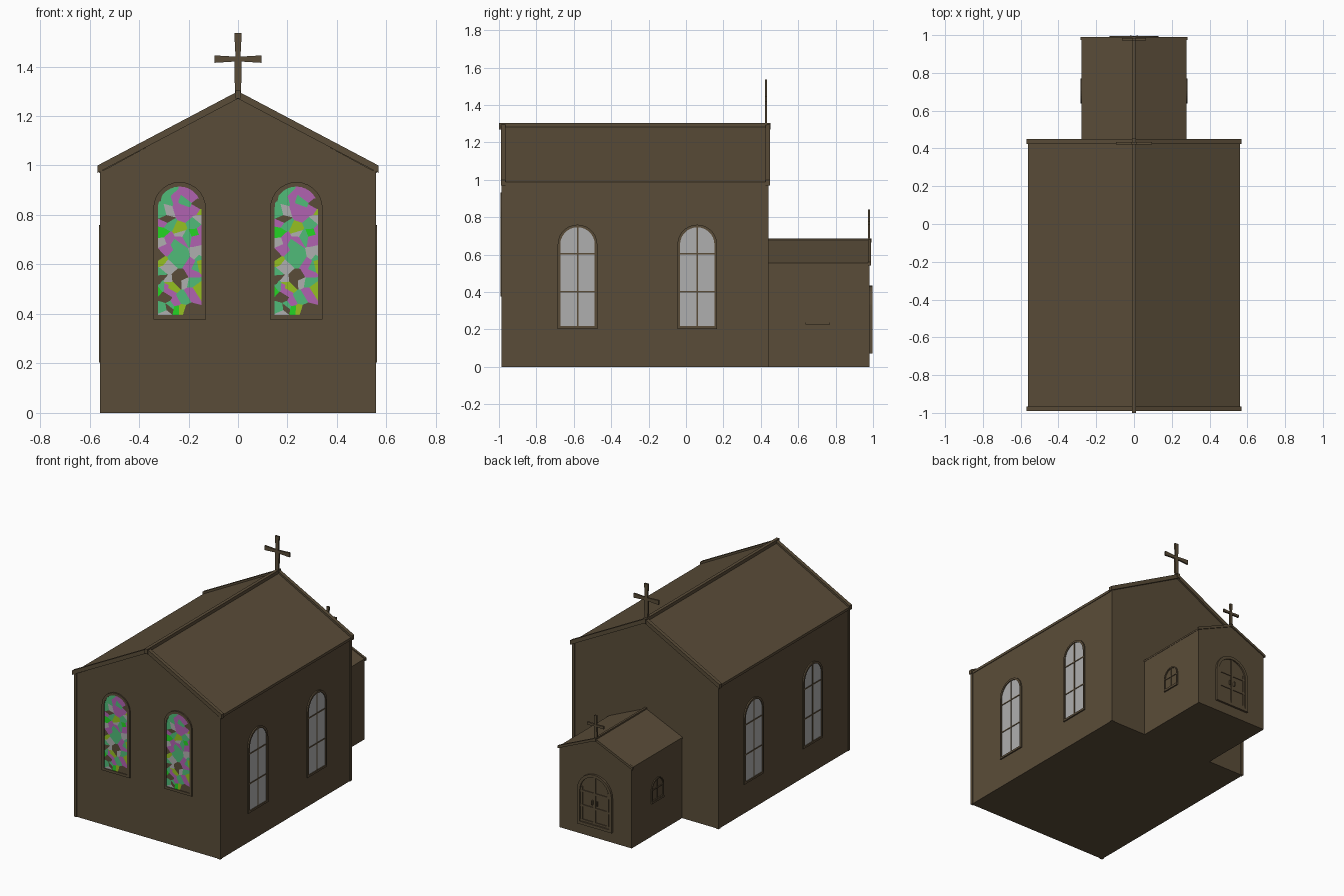
import bpy, bmesh, math, random
from mathutils import Vector, Matrix

if "Cube" in bpy.data.objects:
    bpy.data.objects.remove(bpy.data.objects["Cube"])

random.seed(11)


def material(name, rgb):
    m = bpy.data.materials.new(name)
    m.diffuse_color = (*rgb, 1)
    m.use_nodes = True
    m.node_tree.nodes["Principled BSDF"].inputs["Base Color"].default_value = m.diffuse_color
    return m


BROWN = material("brown", (0.102, 0.073, 0.040))
GREY = material("grey glass", (0.43, 0.43, 0.43))
PURPLE = material("purple glass", (0.434, 0.122, 0.434))
GREEN = material("green glass", (0.017, 0.66, 0.017))
LIME = material("lime glass", (0.30, 0.53, 0.015))
TEAL = material("teal glass", (0.08, 0.50, 0.19))


def wall(x, y, turn):
    """Places a flat design (x across, z up, -y outward) on a wall."""
    return Matrix.Translation((x, y, 0)) @ Matrix.Rotation(math.radians(turn), 4, 'Z')


def finish(name, bm, mats=(BROWN,), place=None):
    if place:
        bm.transform(place)
    me = bpy.data.meshes.new(name)
    bm.to_mesh(me)
    bm.free()
    for m in mats:
        me.materials.append(m)
    ob = bpy.data.objects.new(name, me)
    bpy.context.collection.objects.link(ob)
    return ob


def prism(name, pts, y0, y1, mat=BROWN, place=None):
    """Extrudes an x/z outline from y0 to y1."""
    bm = bmesh.new()
    a = [bm.verts.new((x, y0, z)) for x, z in pts]
    b = [bm.verts.new((x, y1, z)) for x, z in pts]
    bm.faces.new(a)
    bm.faces.new(b[::-1])
    for i in range(len(pts)):
        j = (i + 1) % len(pts)
        bm.faces.new((a[i], b[i], b[j], a[j]))
    bmesh.ops.recalc_face_normals(bm, faces=bm.faces)
    return finish(name, bm, (mat,), place)


def box(name, x0, x1, z0, z1, y0, y1, place=None):
    return prism(name, [(x0, z0), (x1, z0), (x1, z1), (x0, z1)], y0, y1, BROWN, place)


def arch(w, z0, z1, n=14):
    r = w / 2
    return [(-r, z0), (r, z0)] + [
        (r * math.cos(math.pi * i / n), z1 - r + r * math.sin(math.pi * i / n)) for i in range(n + 1)]


def ring(name, w, z0, z1, t, depth, place):
    """Arched frame of width t that stands out from the wall."""
    bm = bmesh.new()
    loops = [[bm.verts.new((x, y, z)) for x, z in pts]
             for pts, y in ((arch(w, z0, z1), 0.004), (arch(w, z0, z1), -depth),
                            (arch(w - 2 * t, z0 + t, z1 - t), -depth),
                            (arch(w - 2 * t, z0 + t, z1 - t), 0.004))]
    n = len(loops[0])
    for p, q in zip(loops, loops[1:] + loops[:1]):
        for i in range(n):
            j = (i + 1) % n
            bm.faces.new((p[i], p[j], q[j], q[i]))
    bmesh.ops.recalc_face_normals(bm, faces=bm.faces)
    finish(name, bm, (BROWN,), place)


def chevron(name, half, eave, ridge, t, y0, y1):
    """Two sloping boards meeting at the ridge."""
    prism(name, [(-half, eave - t), (0, ridge - t), (half, eave - t),
                 (half, eave), (0, ridge), (-half, eave)], y0, y1)


def house(half, eave, ridge):
    return [(-half, 0), (half, 0), (half, eave), (0, ridge), (-half, eave)]


def cross(name, base, s, y):
    """Cross with slightly flared ends; base is the ridge height."""
    c = base + 0.13 * s
    half = [(0.012, base - 0.02), (0.015 * s, c - 0.010 * s), (0.095 * s, c - 0.015 * s),
            (0.095 * s, c + 0.015 * s), (0.010 * s, c + 0.010 * s), (0.015 * s, c + 0.235 * s - 0.13 * s)]
    prism(name, half + [(-x, z) for x, z in reversed(half)], y - 0.006, y + 0.006)


# Nave and porch bodies with roofs, gable boards and ridge beams
prism("nave_walls", house(0.553, 0.975, 1.275), -0.982, 0.436)
chevron("nave_roof", 0.561, 0.988, 1.287, 0.018, -0.975, 0.436)
for nm, y in (("front", -0.99), ("back", 0.424)):
    chevron("nave_gable_board_" + nm, 0.568, 1.0, 1.30, 0.03, y, y + 0.025)
box("nave_ridge_beam", -0.011, 0.011, 1.27, 1.303, -1.0, 0.453)
prism("porch_walls", house(0.275, 0.55, 0.672), 0.43, 0.982)
chevron("porch_roof", 0.279, 0.556, 0.68, 0.012, 0.43, 0.982)
chevron("porch_gable_board", 0.284, 0.56, 0.685, 0.018, 0.973, 0.989)
box("porch_ridge_beam", -0.007, 0.007, 0.665, 0.687, 0.43, 0.992)

# Corner posts
for x in (-0.547, 0.547):
    for y in (-0.977, 0.431):
        box("corner_post", x - 0.010, x + 0.010, 0, 0.98, y - 0.010, y + 0.010)

# Crosses
cross("nave_cross", 1.30, 1.0, 0.428)
cross("porch_cross", 0.685, 0.66, 0.978)

# Stained glass: shards cut from the arch around random centres
GLASS = [PURPLE, GREY, TEAL, LIME, GREEN, BROWN]
ARCH = arch(0.178, 0.389, 0.915)
seeds = [Vector((random.uniform(-0.089, 0.089), 0, random.uniform(0.39, 0.915))) for _ in range(75)]
tints = random.choices(range(6), weights=(36, 20, 16, 9, 8, 11), k=75)
shards = []
for s, tint in zip(seeds, tints):
    bm = bmesh.new()
    bm.faces.new([bm.verts.new((x, 0, z)) for x, z in ARCH])
    for o in seeds:
        if o is not s and bm.faces:
            bmesh.ops.bisect_plane(bm, geom=bm.verts[:] + bm.edges[:] + bm.faces[:],
                                   plane_co=(s + o) / 2, plane_no=o - s, clear_outer=True)
    shards += [([v.co.copy() for v in f.verts], tint) for f in bm.faces]
    bm.free()
for x in (-0.236, 0.236):
    place = wall(x, -0.982, 0)
    bm = bmesh.new()
    for pts, tint in shards:
        f = bm.faces.new([bm.verts.new((p.x, -0.004, p.z)) for p in pts])
        f.normal_update()
        if f.normal.y > 0:
            f.normal_flip()
        f.material_index = tint
    finish("stained_glass", bm, GLASS, place)
    ring("front_window_frame", 0.212, 0.377, 0.933, 0.018, 0.009, place)

# Side windows: nave has grey panes, porch has small blind arches
for side, turn in ((1, 90), (-1, -90)):
    for y in (-0.58, 0.06):
        place = wall(side * 0.553, y, turn)
        ring("side_window_frame", 0.212, 0.203, 0.76, 0.014, 0.009, place)
        prism("side_window_glass", arch(0.186, 0.216, 0.747), -0.003, 0.002, GREY, place)
        box("window_mullion", -0.004, 0.004, 0.21, 0.75, -0.006, 0, place)
        for z in (0.40, 0.605):
            box("window_bar", -0.095, 0.095, z - 0.004, z + 0.004, -0.006, 0, place)
    place = wall(side * 0.275, 0.705, turn)
    ring("porch_window_frame", 0.132, 0.235, 0.384, 0.008, 0.007, place)
    box("porch_window_sill", -0.065, 0.065, 0.226, 0.238, -0.009, 0, place)
    box("porch_window_mullion", -0.003, 0.003, 0.235, 0.38, -0.005, 0, place)
    box("porch_window_bar", -0.06, 0.06, 0.312, 0.318, -0.005, 0, place)

# Double door at the back of the porch
place = wall(0, 0.982, 180)
ring("door_frame", 0.262, 0.07, 0.435, 0.02, 0.014, place)
prism("door_leaves", arch(0.23, 0.08, 0.42), -0.004, 0.002, BROWN, place)
box("door_meeting_rail", -0.007, 0.007, 0.085, 0.418, -0.010, 0, place)
for z in (0.10, 0.20, 0.30):
    box("door_rail", -0.113, 0.113, z - 0.007, z + 0.007, -0.009, 0, place)
for s in (-1, 1):
    box("door_stile", s * 0.10 - 0.006, s * 0.10 + 0.006, 0.085, 0.33, -0.009, 0, place)
    box("door_handle", s * 0.018 - 0.004, s * 0.018 + 0.004, 0.225, 0.255, -0.016, 0, place)
